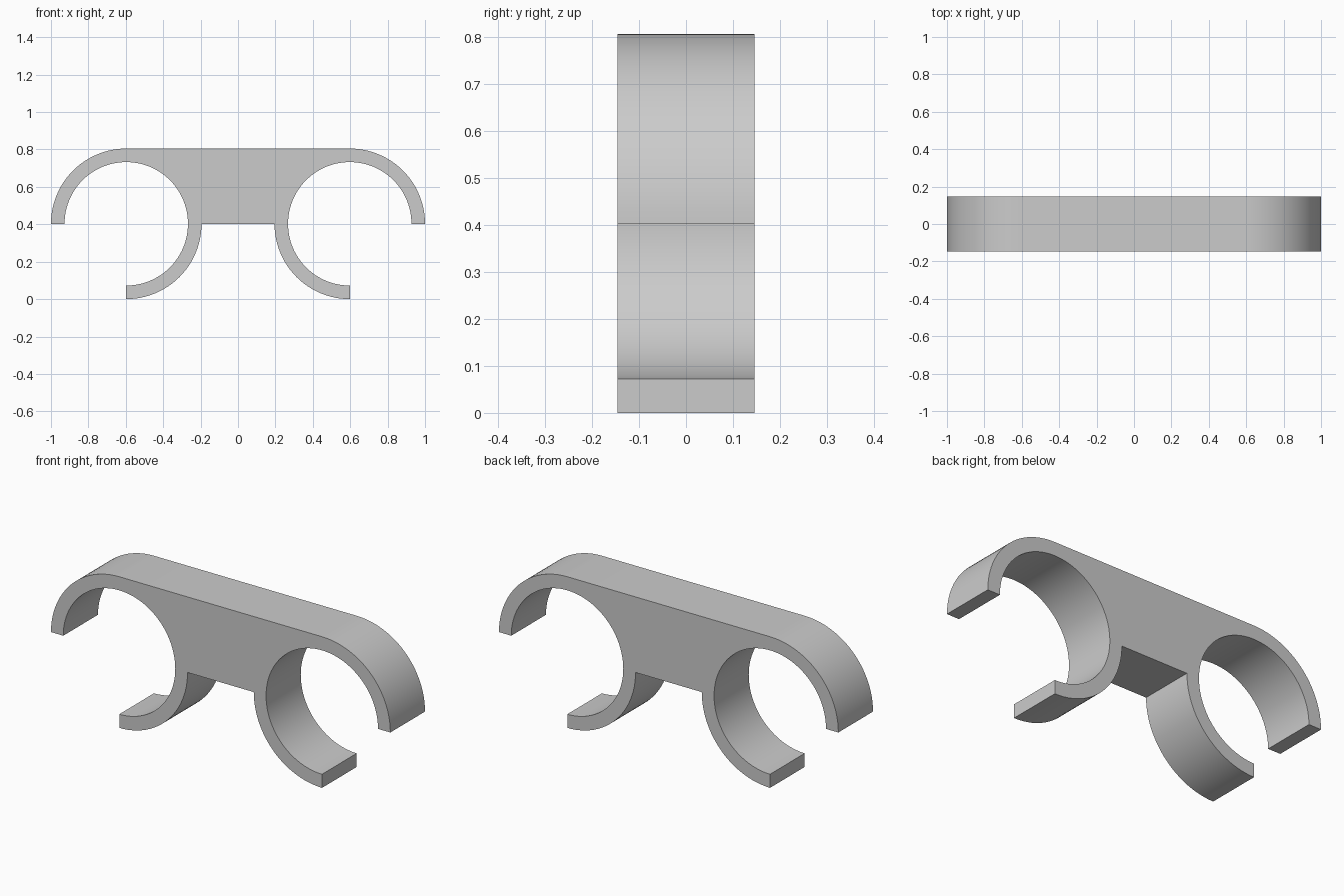
import bpy
import bmesh
from math import cos, sin, radians
from mathutils import Vector

if "Cube" in bpy.data.objects:
    bpy.data.objects.remove(bpy.data.objects["Cube"], do_unlink=True)

OUTER, INNER = 0.4025, 0.33     # clip ring radii
CX, CZ = 1 - OUTER, OUTER       # ring centre on the +x side
HALF_DEPTH = 0.146


def arc(radius, start, end, steps):
    """Points on an arc around the ring centre, angles in degrees."""
    angles = [radians(start + (end - start) * i / steps) for i in range(steps + 1)]
    return [(CX + radius * cos(a), CZ + radius * sin(a)) for a in angles]


# Half outline: lower hook outside, open ring inside, upper hook outside
half = arc(OUTER, 180, 270, 24) + arc(INNER, 270, 0, 72) + arc(OUTER, 0, 90, 24)
outline = half + [(-x, z) for x, z in reversed(half)]

# Extrude the mirrored outline along the depth
bm = bmesh.new()
face = bm.faces.new([bm.verts.new((x, -HALF_DEPTH, z)) for x, z in outline])
result = bmesh.ops.extrude_face_region(bm, geom=[face], use_keep_orig=True)
moved = [v for v in result["geom"] if isinstance(v, bmesh.types.BMVert)]
bmesh.ops.translate(bm, verts=moved, vec=Vector((0, 2 * HALF_DEPTH, 0)))
bmesh.ops.recalc_face_normals(bm, faces=bm.faces)

mesh = bpy.data.meshes.new("double_pipe_clip")
bm.to_mesh(mesh)
bm.free()
clip = bpy.data.objects.new("double_pipe_clip", mesh)
bpy.context.collection.objects.link(clip)

# Plain grey
grey = bpy.data.materials.new("light_grey")
grey.use_nodes = True
colour = (0.6, 0.6, 0.6, 1)
grey.diffuse_color = colour
grey.node_tree.nodes["Principled BSDF"].inputs["Base Color"].default_value = colour
mesh.materials.append(grey)

# Smooth the curved walls, keep the corners sharp
bpy.ops.object.select_all(action="DESELECT")
clip.select_set(True)
bpy.context.view_layer.objects.active = clip
bpy.ops.object.shade_smooth_by_angle(angle=radians(30))
